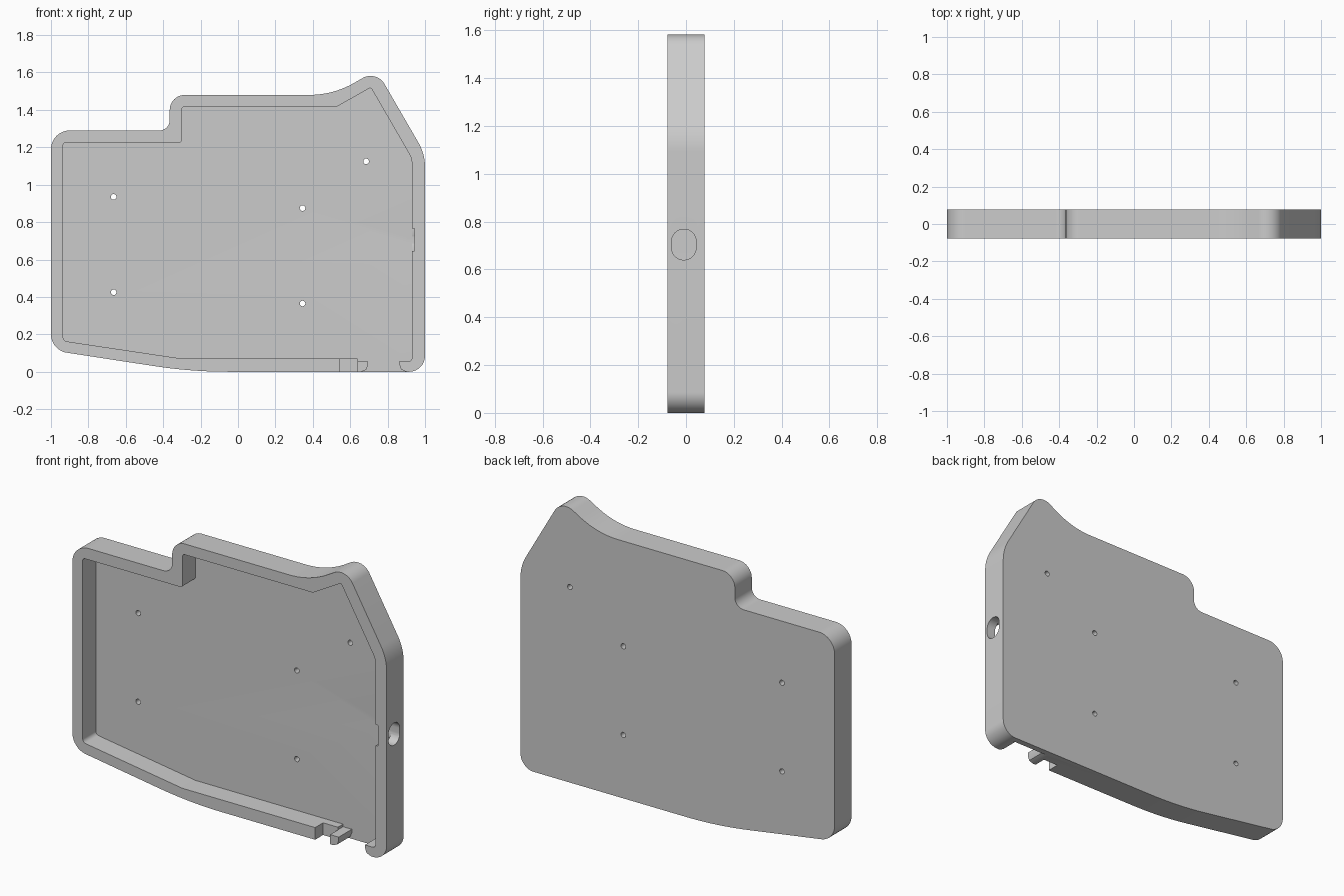
import bpy
import bmesh
import math
from mathutils import Vector

cube = bpy.data.objects.get("Cube")
if cube:
    bpy.data.objects.remove(cube, do_unlink=True)

FRONT, BACK, FLOOR = -0.077, 0.077, 0.042

grey = bpy.data.materials.new("plain grey")
grey.use_nodes = True
grey.diffuse_color = (0.6, 0.6, 0.6, 1)
grey.node_tree.nodes["Principled BSDF"].inputs["Base Color"].default_value = (0.6, 0.6, 0.6, 1)


def rounded(corners, steps=10):
    """Round each corner (a, b, tangent length) with an arc."""
    out = []
    for i, (a, b, t) in enumerate(corners):
        p = Vector((a, b))
        if t == 0:
            out.append(p)
            continue
        u = (Vector(corners[i - 1][:2]) - p).normalized()
        v = (Vector(corners[(i + 1) % len(corners)][:2]) - p).normalized()
        half = u.angle(v) / 2
        centre = p + (u + v).normalized() * t / math.cos(half)
        start, end = p + u * t - centre, p + v * t - centre
        for k in range(steps + 1):
            direction = start.lerp(end, k / steps).normalized()
            out.append(centre + direction * start.length)
    return out


def prism(name, points, lo, hi, axis="y"):
    """Extrude an (x, z) outline along y, or a (y, z) outline along x."""
    def place(p, d):
        return (p[0], d, p[1]) if axis == "y" else (d, p[0], p[1])
    bm = bmesh.new()
    face = bm.faces.new([bm.verts.new(place(p, lo)) for p in points])
    ext = bmesh.ops.extrude_face_region(bm, geom=[face], use_keep_orig=True)
    verts = [g for g in ext["geom"] if isinstance(g, bmesh.types.BMVert)]
    shift = (0, hi - lo, 0) if axis == "y" else (hi - lo, 0, 0)
    bmesh.ops.translate(bm, verts=verts, vec=shift)
    bmesh.ops.recalc_face_normals(bm, faces=bm.faces)
    mesh = bpy.data.meshes.new(name)
    bm.to_mesh(mesh)
    bm.free()
    mesh.materials.append(grey)
    obj = bpy.data.objects.new(name, mesh)
    bpy.context.collection.objects.link(obj)
    return obj


def box(x0, x1, z0, z1):
    return [(x0, z0), (x1, z0), (x1, z1), (x0, z1)]


# Case body outline
case = prism("case_tray", rounded([
    (-1, 0.115, 0.085), (-0.25, 0, 0.2), (1, 0, 0.085), (1, 1.164, 0.07),
    (0.74, 1.613, 0.085), (0.51, 1.48, 0.13), (-0.365, 1.48, 0.08),
    (-0.365, 1.29, 0.055), (-1, 1.29, 0.1)]), FRONT, BACK)

# Open cavity, including the gap between the bottom clip and the corner lip
cutters = [prism("cavity_cutter", rounded([
    (-0.935, 0.165, 0.02), (-0.3, 0.07, 0), (0.64, 0.07, 0), (0.64, 0.055, 0),
    (0.695, 0.055, 0), (0.695, 0.035, 0), (0.685, 0.01, 0), (0.66, 0, 0),
    (0.66, -0.05, 0), (0.9, -0.05, 0), (0.9, 0, 0), (0.872, 0.012, 0),
    (0.862, 0.04, 0), (0.862, 0.055, 0), (0.93, 0.055, 0.02), (0.93, 1.14, 0.03),
    (0.71, 1.52, 0.01), (0.53, 1.418, 0), (-0.3, 1.418, 0.015),
    (-0.3, 1.225, 0.015), (-0.935, 1.225, 0.015)], 6), FRONT - 0.1, FLOOR)]

# Step behind the clip, and shallow pocket inside the side wall
cutters.append(prism("clip_step_cutter", box(0.545, 0.64, -0.1, 0.1), FRONT - 0.1, -0.005))
cutters.append(prism("wall_pocket_cutter", box(0.9, 0.945, 0.645, 0.765), FRONT - 0.1, FLOOR - 0.002))

# Oval port through the side wall
cutters.append(prism("port_cutter", rounded([
    (-0.06, 0.64, 0.05), (0.042, 0.64, 0.05), (0.042, 0.768, 0.05),
    (-0.06, 0.768, 0.05)]), 0.9, 1.1, "x"))

# Screw holes through the floor
for x, z in [(-0.665, 0.935), (-0.665, 0.425), (0.345, 0.875), (0.345, 0.365), (0.685, 1.125)]:
    ring = [(x + 0.015 * math.cos(k * math.tau / 24), z + 0.015 * math.sin(k * math.tau / 24))
            for k in range(24)]
    cutters.append(prism("screw_hole_cutter", ring, 0, 0.2))

# Cut everything, then shade
bpy.ops.object.select_all(action="DESELECT")
bpy.context.view_layer.objects.active = case
case.select_set(True)
for cutter in cutters:
    cutter.hide_render = True
    mod = case.modifiers.new("cut", "BOOLEAN")
    mod.operation = "DIFFERENCE"
    mod.solver = "EXACT"
    mod.object = cutter
    bpy.ops.object.modifier_apply(modifier=mod.name)
    bpy.data.objects.remove(cutter, do_unlink=True)
bpy.ops.object.shade_smooth_by_angle(angle=math.radians(30))
